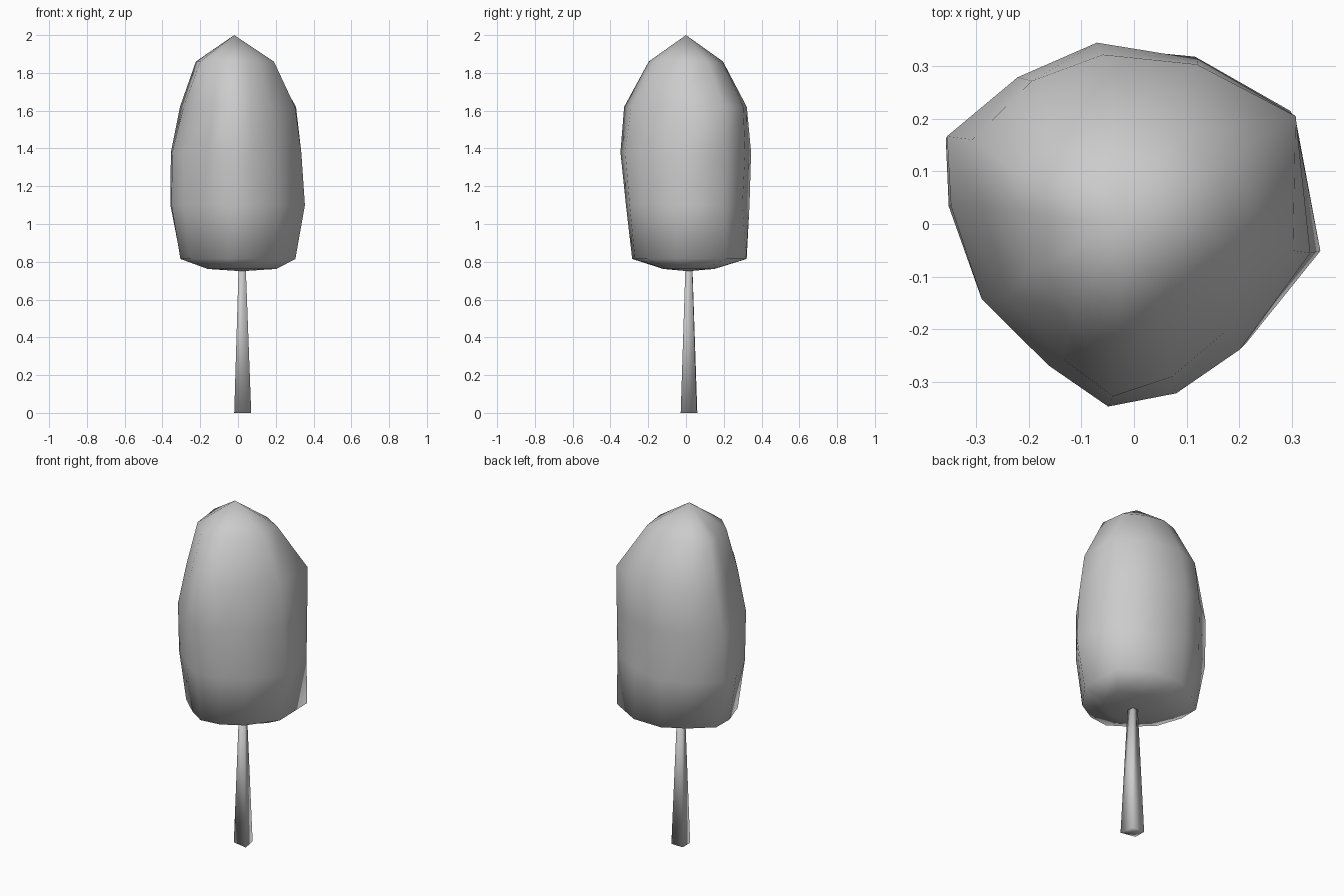
import bpy, bmesh

if "Cube" in bpy.data.objects:
    bpy.data.objects.remove(bpy.data.objects["Cube"])


def loft(name, rings, bottom, top):
    """Skin a stack of equal-sized rings and close both ends to a point."""
    bm = bmesh.new()
    loops = [[bm.verts.new(p) for p in ring] for ring in rings]
    n = len(loops[0])
    for a, b in zip(loops, loops[1:]):
        for i in range(n):
            j = (i + 1) % n
            bm.faces.new((a[i], a[j], b[j], b[i]))
    lo, hi = bm.verts.new(bottom), bm.verts.new(top)
    for i in range(n):
        j = (i + 1) % n
        bm.faces.new((lo, loops[0][j], loops[0][i]))
        bm.faces.new((hi, loops[-1][i], loops[-1][j]))
    bmesh.ops.recalc_face_normals(bm, faces=bm.faces)
    mesh = bpy.data.meshes.new(name)
    bm.to_mesh(mesh)
    bm.free()
    mesh.shade_smooth()
    obj = bpy.data.objects.new(name, mesh)
    bpy.context.collection.objects.link(obj)
    return obj


# Irregular plan of the crown, in units of the ring extents
PLAN = [(1, -.16), (.9, .6), (.36, .91), (-.2, 1), (-.62, .8), (-1, .48),
        (-.99, .1), (-.82, -.41), (-.46, -.77), (-.14, -1), (.24, -.93), (.6, -.69)]

# Crown levels: height, x min, x max, y min, y max,
# then the bulge of the ++, -+, -- and +- corners
LEVELS = [(.762, -.16, .20, -.12, .15, .1, 0, 0, .05),
          (.815, -.31, .30, -.285, .325, .11, -.03, 0, .04),
          (1.10, -.355, .352, -.318, .335, -.03, .01, 0, .02),
          (1.38, -.35, .335, -.346, .342, .01, .02, .01, 0),
          (1.62, -.285, .31, -.325, .31, .11, .10, .03, -.08),
          (1.86, -.21, .19, -.187, .19, 0, .08, .2, 0)]

rings = []
for z, x0, x1, y0, y1, pp, np, nn, pn in LEVELS:
    ring = []
    for u, v in PLAN:
        corner = (pp if v > 0 else pn) if u > 0 else (np if v > 0 else nn)
        k = 1 + corner * 2 * abs(u * v) / (u * u + v * v)
        ring.append((k * u * (x1 if u > 0 else -x0),
                     k * v * (y1 if v > 0 else -y0), z))
    rings.append(ring)
loft("crown", rings, (.02, .01, .75), (-.02, 0, 2))

# Tapered, roughly four-sided trunk running up into the crown
SECTION = [(.05, -.043), (.035, .042), (-.04, .045), (-.04, -.025)]
trunk_rings = [[(.02 + s * x, .015 + s * y, z) for x, y in SECTION]
               for z, s in ((0, 1), (.8, .4))]
loft("trunk", trunk_rings, (.02, .015, 0), (.02, .015, .8))
